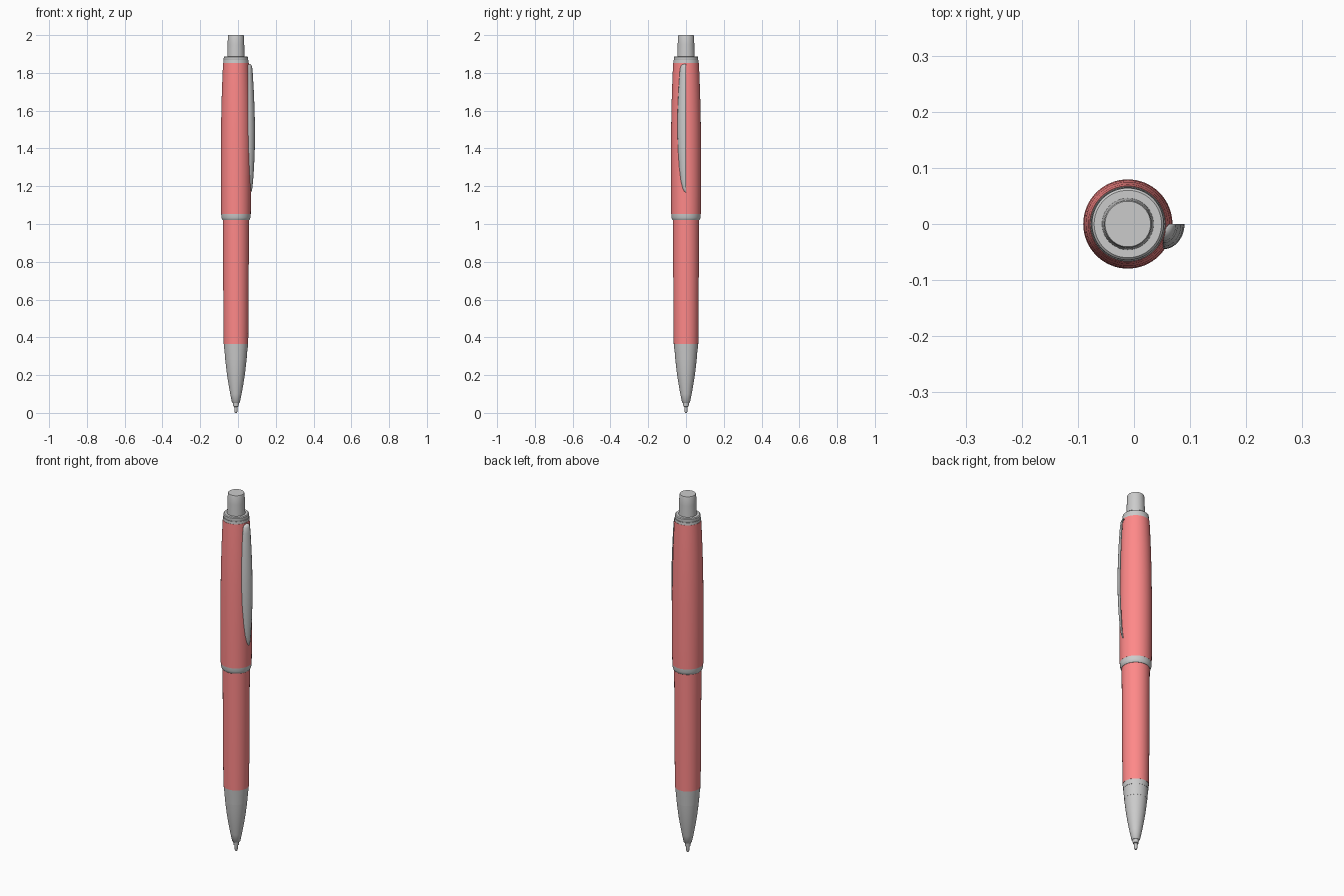
import bpy, bmesh, math

if "Cube" in bpy.data.objects:
    bpy.data.objects.remove(bpy.data.objects["Cube"])

CX = -0.011  # pen axis; the clip shifts it off centre
SEG = 64

red = bpy.data.materials.new("red_barrel")
red.diffuse_color = (1.0, 0.25, 0.25, 1)
red.use_nodes = True
red.node_tree.nodes["Principled BSDF"].inputs["Base Color"].default_value = red.diffuse_color


def finish(name, bm, mat=None, angle=35):
    me = bpy.data.meshes.new(name)
    bm.to_mesh(me)
    bm.free()
    ob = bpy.data.objects.new(name, me)
    bpy.context.collection.objects.link(ob)
    if mat:
        me.materials.append(mat)
    bpy.ops.object.select_all(action='DESELECT')
    ob.select_set(True)
    bpy.context.view_layer.objects.active = ob
    bpy.ops.object.shade_smooth_by_angle(angle=math.radians(angle))
    return ob


def lathe(name, profile, mat=None):
    """Revolve (radius, z) points around the pen axis and cap both ends."""
    bm = bmesh.new()
    rings = []
    for r, z in profile:
        rings.append([bm.verts.new((CX + r * math.cos(2 * math.pi * i / SEG),
                                    r * math.sin(2 * math.pi * i / SEG), z))
                      for i in range(SEG)])
    for a, b in zip(rings, rings[1:]):
        for i in range(SEG):
            j = (i + 1) % SEG
            bm.faces.new((a[i], a[j], b[j], b[i]))
    bm.faces.new(rings[0][::-1])
    bm.faces.new(rings[-1])
    return finish(name, bm, mat)


# Writing point and nose cone
lathe("writing_tip", [(0.005, 0), (0.008, 0.008), (0.009, 0.032),
                      (0.014, 0.034), (0.016, 0.056)])
lathe("nose_cone", [(0.017, 0.052), (0.021, 0.056), (0.030, 0.10), (0.039, 0.15),
                    (0.047, 0.20), (0.053, 0.25), (0.056, 0.28)])
lathe("nose_collar", [(0.0565, 0.28), (0.061, 0.338)])
lathe("nose_ring", [(0.062, 0.338), (0.064, 0.365)])

# Lower and upper barrels with the band between them
lathe("lower_barrel", [(0.065, 0.365), (0.0665, 0.55), (0.068, 0.80), (0.069, 1.025)], red)
lathe("middle_band", [(0.070, 1.02), (0.074, 1.025), (0.077, 1.035), (0.078, 1.053)])
lathe("upper_barrel", [(0.0785, 1.053), (0.0795, 1.20), (0.0795, 1.40), (0.078, 1.55),
                       (0.075, 1.68), (0.071, 1.79), (0.068, 1.853)], red)

# Top rings and push button
lathe("top_ring_lower", [(0.067, 1.853), (0.066, 1.867)])
lathe("top_ring_upper", [(0.063, 1.865), (0.065, 1.870), (0.064, 1.884), (0.060, 1.888)])
lathe("push_button", [(0.046, 1.885), (0.044, 1.95), (0.0425, 1.994), (0.0405, 2.0)])

# Pocket clip: a half shell, open on the y = 0 plane
stations = [  # z, outer x, half width
    (1.847, 0.064, 0.012), (1.842, 0.071, 0.023), (1.830, 0.075, 0.030),
    (1.80, 0.078, 0.034), (1.70, 0.084, 0.040), (1.60, 0.088, 0.044),
    (1.50, 0.090, 0.045), (1.40, 0.089, 0.043), (1.30, 0.085, 0.037),
    (1.23, 0.080, 0.029), (1.19, 0.076, 0.021), (1.174, 0.073, 0.014),
    (1.168, 0.069, 0.007)]
bm = bmesh.new()
rows = []
N = 10
for z, xo, w in stations:
    xi = 0.052 if z > 1.25 else 0.056
    rows.append([bm.verts.new((xi + (xo - xi) * math.cos(math.pi / 2 * i / N),
                               -w * math.sin(math.pi / 2 * i / N), z))
                 for i in range(N + 1)])
for a, b in zip(rows, rows[1:]):
    for i in range(N):
        bm.faces.new((a[i], a[i + 1], b[i + 1], b[i]))
bm.faces.new(rows[0])
bm.faces.new(rows[-1][::-1])
bmesh.ops.recalc_face_normals(bm, faces=bm.faces)
if sum(f.normal.x for f in bm.faces) < 0:
    bmesh.ops.reverse_faces(bm, faces=bm.faces)
clip = finish("pocket_clip", bm, angle=50)
thick = clip.modifiers.new("wall", 'SOLIDIFY')
thick.thickness = 0.004
thick.offset = -1
